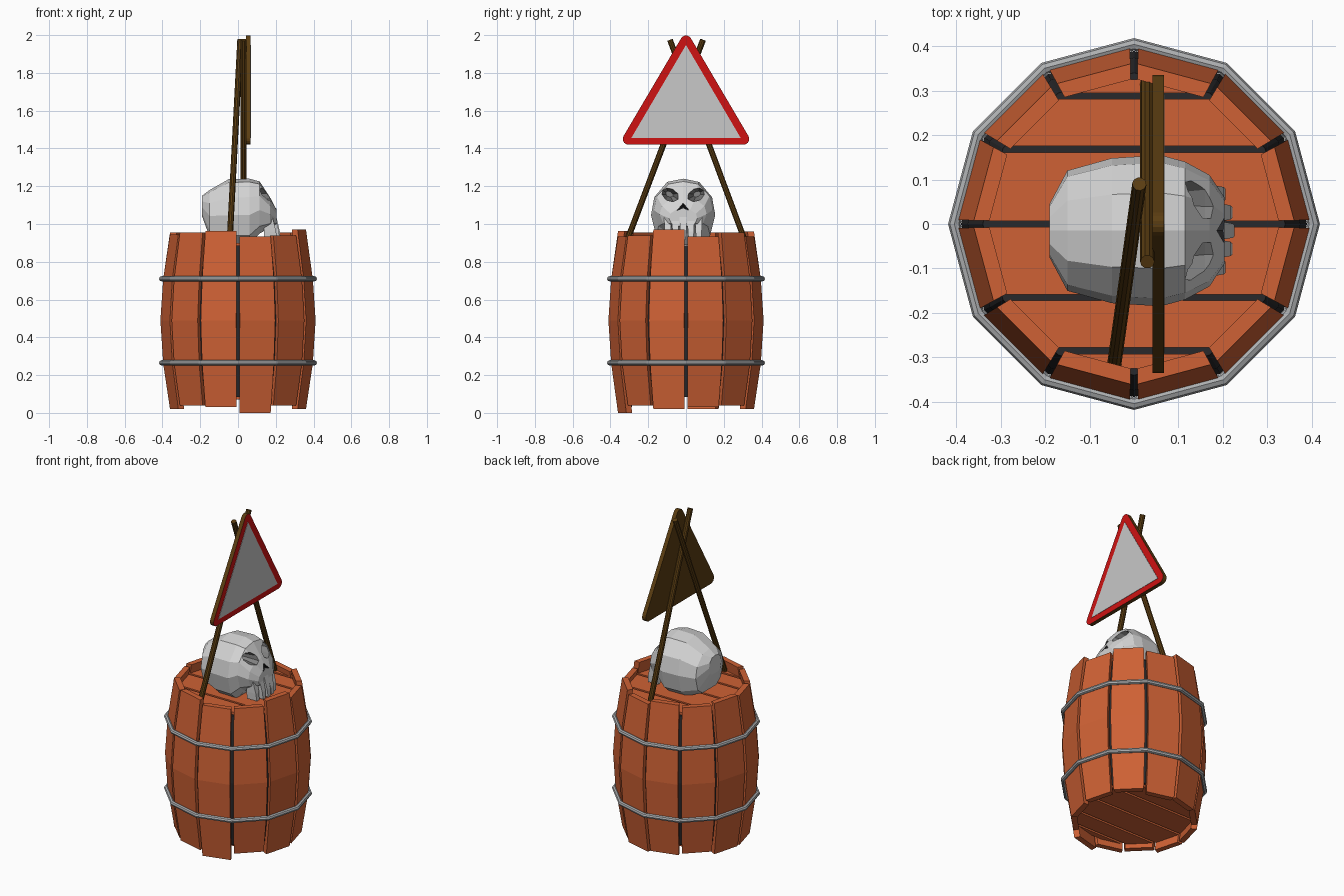
import bpy, bmesh
from math import sin, cos, radians, pi
from mathutils import Vector

cube = bpy.data.objects.get("Cube")
if cube:
    bpy.data.objects.remove(cube, do_unlink=True)


def material(name, r, g, b):
    m = bpy.data.materials.new(name)
    m.use_nodes = True
    m.diffuse_color = (r, g, b, 1)
    m.node_tree.nodes["Principled BSDF"].inputs["Base Color"].default_value = (r, g, b, 1)
    return m


WOOD = material("orange wood", 0.62, 0.12, 0.035)
DARK = material("dark gap", 0.022, 0.022, 0.024)
STEEL = material("hoop steel", 0.42, 0.43, 0.44)
POLE = material("brown pole wood", 0.105, 0.047, 0.006)
RED = material("sign red", 0.62, 0.006, 0.006)
GREY = material("sign grey", 0.58, 0.58, 0.58)
BONE = material("bone", 0.66, 0.66, 0.66)
SOCKET = material("socket grey", 0.22, 0.22, 0.22)


def loft(name, rings, *mats, index=0):
    """Skin a list of equal-length point rings and cap both ends."""
    bm = bmesh.new()
    rows = [[bm.verts.new(p) for p in ring] for ring in rings]
    n = len(rows[0])
    for a, b in zip(rows, rows[1:]):
        for i in range(n):
            bm.faces.new((a[i], a[(i + 1) % n], b[(i + 1) % n], b[i]))
    bm.faces.new(rows[0])
    bm.faces.new(rows[-1])
    bmesh.ops.recalc_face_normals(bm, faces=bm.faces)
    for f in bm.faces:
        f.material_index = index
    mesh = bpy.data.meshes.new(name)
    bm.to_mesh(mesh)
    bm.free()
    for m in mats:
        mesh.materials.append(m)
    obj = bpy.data.objects.new(name, mesh)
    bpy.context.collection.objects.link(obj)
    return obj


def polar(r, deg, z):
    return (r * cos(radians(deg)), r * sin(radians(deg)), z)


def rod(name, start, end, radius, mat, sides=10):
    start, end = Vector(start), Vector(end)
    q = (end - start).to_track_quat('Z', 'Y')
    circle = [q @ Vector(polar(radius, 360 * i / sides, 0)) for i in range(sides)]
    return loft(name, [[p + c for c in circle] for p in (start, end)], mat)


# Barrel staves, each slightly shifted up or down
BULGE = [(0.26, 0.396), (0.49, 0.411), (0.71, 0.396)]
TOPS = [.935, .955, .935, .96, .945, .955, .945, .955, .962, .935, .94, .97]
LOWS = [.03, .04, .02, .03, .04, .02, .02, .04, .03, 0, .04, .02]
for k, (top, low) in enumerate(zip(TOPS, LOWS)):
    a, b = 30 * k + 1.3, 30 * k + 28.7
    rings = []
    for z, r in [(low, 0.36)] + BULGE + [(top, 0.36)]:
        rings.append([polar(r, a, z), polar(r, b, z),
                      polar(r - .035, b, z), polar(r - .035, a, z)])
    loft(f"stave_{k + 1}", rings, WOOD)

# Dark core showing through the gaps
core = [(0.085, 0.34)] + [(z, r - 0.022) for z, r in BULGE] + [(0.885, 0.34)]
loft("barrel_core", [[polar(r, 30 * i, z) for i in range(12)] for z, r in core], DARK)

# Hoops: twelve-sided rings with a round section
for label, z in (("lower", 0.265), ("upper", 0.71)):
    bpy.ops.mesh.primitive_torus_add(major_segments=12, minor_segments=8,
                                     major_radius=0.404, minor_radius=0.014,
                                     location=(0, 0, z))
    hoop = bpy.context.object
    hoop.name = f"{label}_hoop"
    hoop.data.materials.append(STEEL)

# Lid and base planks clipped to the twelve-sided outline
LID_R = 0.335


def half_width(y):
    sides = [radians(15 + 30 * k) for k in range(-3, 3)]
    return min((LID_R * cos(pi / 12) - y * sin(a)) / cos(a) for a in sides)


cuts = [-0.332, -0.285, -0.165, 0, 0.168, 0.288, 0.332]
corners = [LID_R * sin(radians(30 * k)) for k in range(-2, 3)]
for label, low, high in (("lid", 0.87, 0.9), ("base", 0.07, 0.1)):
    for i, (y0, y1) in enumerate(zip(cuts, cuts[1:])):
        y0, y1 = y0 + 0.007, y1 - 0.007
        ys = [y0] + [c for c in corners if y0 < c < y1] + [y1]
        outline = [(half_width(y), y) for y in ys] + [(-half_width(y), y) for y in reversed(ys)]
        loft(f"{label}_plank_{i + 1}", [[(x, y, z) for x, y in outline] for z in (low, high)], WOOD)

# Crossed poles
rod("front_pole", (-0.045, -0.32, 0.89), (0.012, 0.09, 1.975), 0.016, POLE)
rod("back_pole", (0.03, 0.32, 0.89), (0.03, -0.085, 1.975), 0.016, POLE)

# Triangular sign with rounded corners, red on its face
centres = [(0.305, 1.45), (0, 1.968), (-0.305, 1.45)]
outline = []
for i, (cy, cz) in enumerate(centres):
    for j in range(6):
        a = radians(-90 + 120 * i + 24 * j)
        outline.append((cy + 0.03 * cos(a), cz + 0.03 * sin(a)))
sign = loft("sign_board", [[(x, y, z) for y, z in outline] for x in (0.042, 0.067)], POLE, RED)
for face in sign.data.polygons:
    if face.normal.x > 0.9:
        face.material_index = 1
inner = [(0.29, 1.455), (0, 1.948), (-0.29, 1.455)]
loft("sign_panel", [[(x, y, z) for y, z in inner] for x in (0.066, 0.069)], GREY)

# Faceted skull: cross-sections from the back of the head to the face
MID = -0.015
HALF = [(0.5, 0.95), (0.9, 0.72), (1, 0.45), (0.84, 0.14), (0.5, 0)]
SECTION = [(0, 1)] + HALF + [(-w, t) for w, t in reversed(HALF)]
STATIONS = [(-0.19, 0.06, 1.04, 1.15), (-0.15, 0.135, 0.93, 1.18), (-0.05, 0.163, 0.89, 1.237),
            (0.06, 0.17, 0.89, 1.24), (0.115, 0.155, 0.95, 1.225), (0.17, 0.125, 0.98, 1.14),
            (0.203, 0.075, 0.99, 1.08)]
rings = [[(x, MID + w * s, lo + (hi - lo) * t) for s, t in SECTION]
         for x, w, lo, hi in STATIONS]
skull = loft("skull", rings, BONE, SOCKET, DARK)

# Eye sockets and nose hollow cut into the face


def hollow(name, outline, depth_x, index):
    cy = sum(y for y, z in outline) / len(outline)
    cz = sum(z for y, z in outline) / len(outline)
    tip = [(cy + (y - cy) * 0.4, cz + (z - cz) * 0.4) for y, z in outline]
    cutter = loft(name, [[(depth_x, y, z) for y, z in tip],
                         [(0.16, y, z) for y, z in outline],
                         [(0.3, y, z) for y, z in outline]], BONE, SOCKET, DARK, index=index)
    cutter.hide_render = True
    mod = skull.modifiers.new(name, 'BOOLEAN')
    mod.operation = 'DIFFERENCE'
    mod.solver = 'EXACT'
    mod.object = cutter
    bpy.context.view_layer.objects.active = skull
    bpy.ops.object.modifier_apply(modifier=name)
    bpy.data.objects.remove(cutter, do_unlink=True)


for side in (-1, 1):
    eye = []
    for i in range(8):
        a = radians(22.5 + 45 * i)
        u, v = 0.05 * cos(a), 0.038 * sin(a)
        eye.append((MID + side * (0.073 + u), 1.158 + v + 0.25 * u))
    hollow("eye_cutter", eye, 0.04, 1)
hollow("nose_cutter", [(MID - 0.032, 1.072), (MID, 1.085), (MID + 0.032, 1.072), (MID, 1.11)], 0.13, 2)

# Teeth in a shallow arc
for i in range(5):
    y = MID + 0.041 * (i - 2)
    x = 0.208 - 3 * (y - MID) ** 2
    rings = []
    for z, w, d in ((0.915, 0.012, 0.018), (0.96, 0.016, 0.014), (1.05, 0.02, -0.008)):
        rings.append([(x + d, y - w, z), (x + d, y + w, z), (x - 0.05, y + w, z), (x - 0.05, y - w, z)])
    loft(f"tooth_{i + 1}", rings, BONE)
